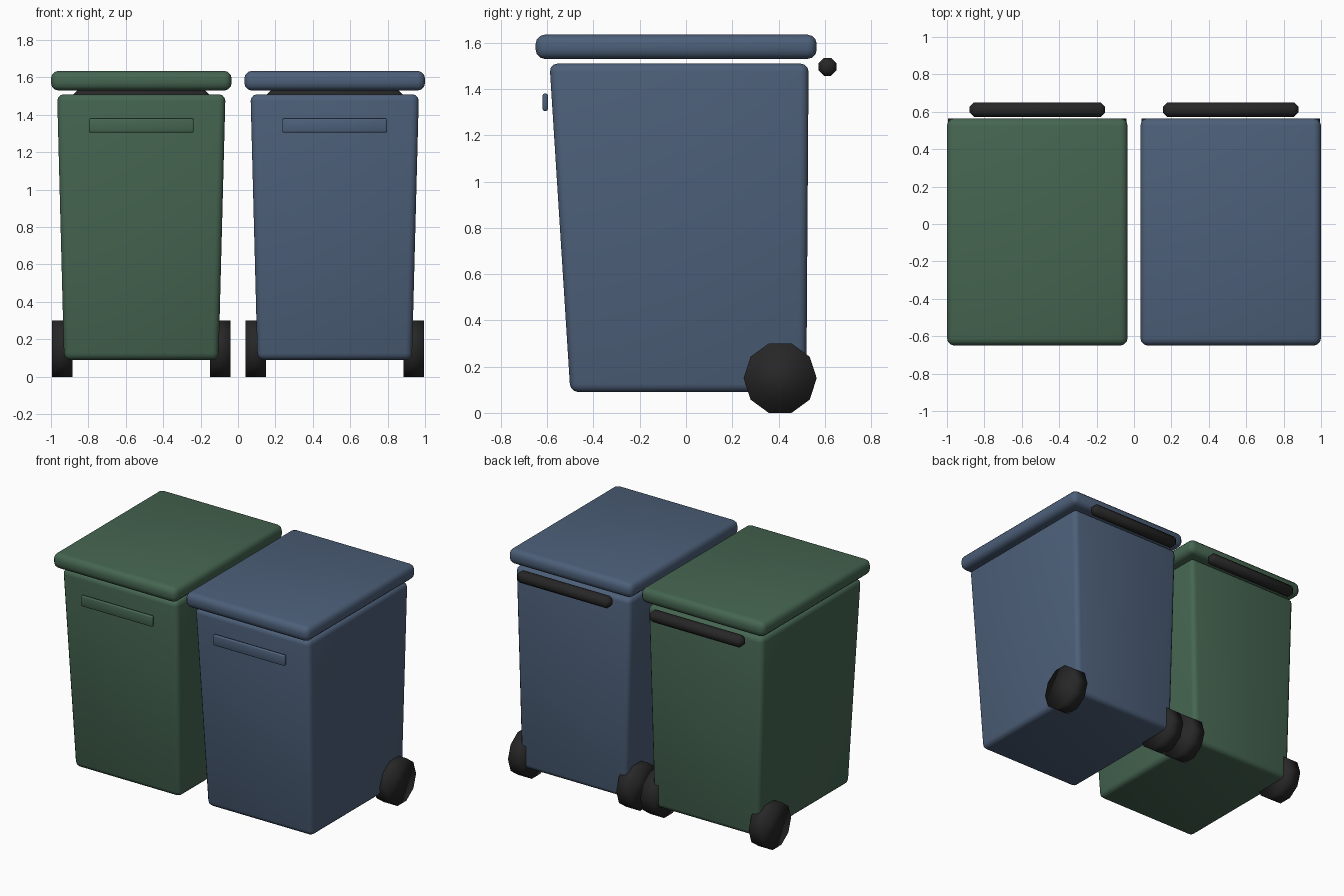
import bpy, bmesh, math
from mathutils import Matrix

if "Cube" in bpy.data.objects:
    bpy.data.objects.remove(bpy.data.objects["Cube"])


def material(name, rgb):
    m = bpy.data.materials.new(name)
    m.diffuse_color = (*rgb, 1)
    m.use_nodes = True
    m.node_tree.nodes["Principled BSDF"].inputs["Base Color"].default_value = m.diffuse_color
    return m


def finish(name, bm, mat, bevel=0, segments=1):
    bmesh.ops.recalc_face_normals(bm, faces=bm.faces)
    if bevel:
        bmesh.ops.bevel(bm, geom=bm.edges[:], offset=bevel, segments=segments,
                        profile=0.5, affect='EDGES')
    for f in bm.faces:
        f.smooth = True
    me = bpy.data.meshes.new(name)
    bm.to_mesh(me)
    bm.free()
    me.materials.append(mat)
    ob = bpy.data.objects.new(name, me)
    bpy.context.collection.objects.link(ob)
    return ob


def tapered_box(name, bottom, top, mat, bevel, segments):
    """bottom and top are (x0, x1, y0, y1, z) rectangles."""
    bm = bmesh.new()
    bmesh.ops.create_cube(bm, size=2)
    for v in bm.verts:
        x0, x1, y0, y1, z = top if v.co.z > 0 else bottom
        v.co = (x1 if v.co.x > 0 else x0, y1 if v.co.y > 0 else y0, z)
    return finish(name, bm, mat, bevel, segments)


def box(name, x0, x1, y0, y1, z0, z1, mat, bevel, segments):
    return tapered_box(name, (x0, x1, y0, y1, z0), (x0, x1, y0, y1, z1),
                       mat, bevel, segments)


def wheel(name, x, mat):
    # ten-sided wheel with a flat underside
    bm = bmesh.new()
    bmesh.ops.create_cone(bm, cap_ends=True, segments=10, radius1=0.158,
                          radius2=0.158, depth=0.11)
    rot = Matrix.Rotation(math.radians(90), 4, 'Y')
    turn = Matrix.Rotation(math.radians(18), 4, 'Z')
    bm.transform(rot @ turn)
    if min(v.co.z for v in bm.verts) < -0.155:
        bm.transform(Matrix.Rotation(math.radians(18), 4, 'X'))
    bm.transform(Matrix.Translation((x, 0.407, 0.15)))
    return finish(name, bm, mat)


black = material("black_rubber", (0.02, 0.02, 0.02))
bins = (("green", -0.517, (0.06, 0.13, 0.082)),
        ("blue", 0.517, (0.073, 0.115, 0.19)))

for label, cx, rgb in bins:
    paint = material(label + "_plastic", rgb)
    # tapered container
    tapered_box(label + "_bin_body",
                (cx - 0.413, cx + 0.413, -0.5, 0.52, 0.09),
                (cx - 0.45, cx + 0.45, -0.59, 0.53, 1.51), paint, 0.035, 3)
    # overhanging lid
    box(label + "_lid", cx - 0.483, cx + 0.483, -0.65, 0.565, 1.53, 1.635,
        paint, 0.04, 3)
    # front label plate
    box(label + "_front_plate", cx - 0.28, cx + 0.28, -0.62, -0.597, 1.305, 1.38,
        paint, 0.008, 2)
    # rear grab bar
    box(label + "_handle", cx - 0.362, cx + 0.362, 0.573, 0.65, 1.457, 1.534,
        black, 0.023, 1)
    # wheel pair
    for side, s in (("left", -1), ("right", 1)):
        wheel(f"{label}_{side}_wheel", cx + s * 0.423, black)
